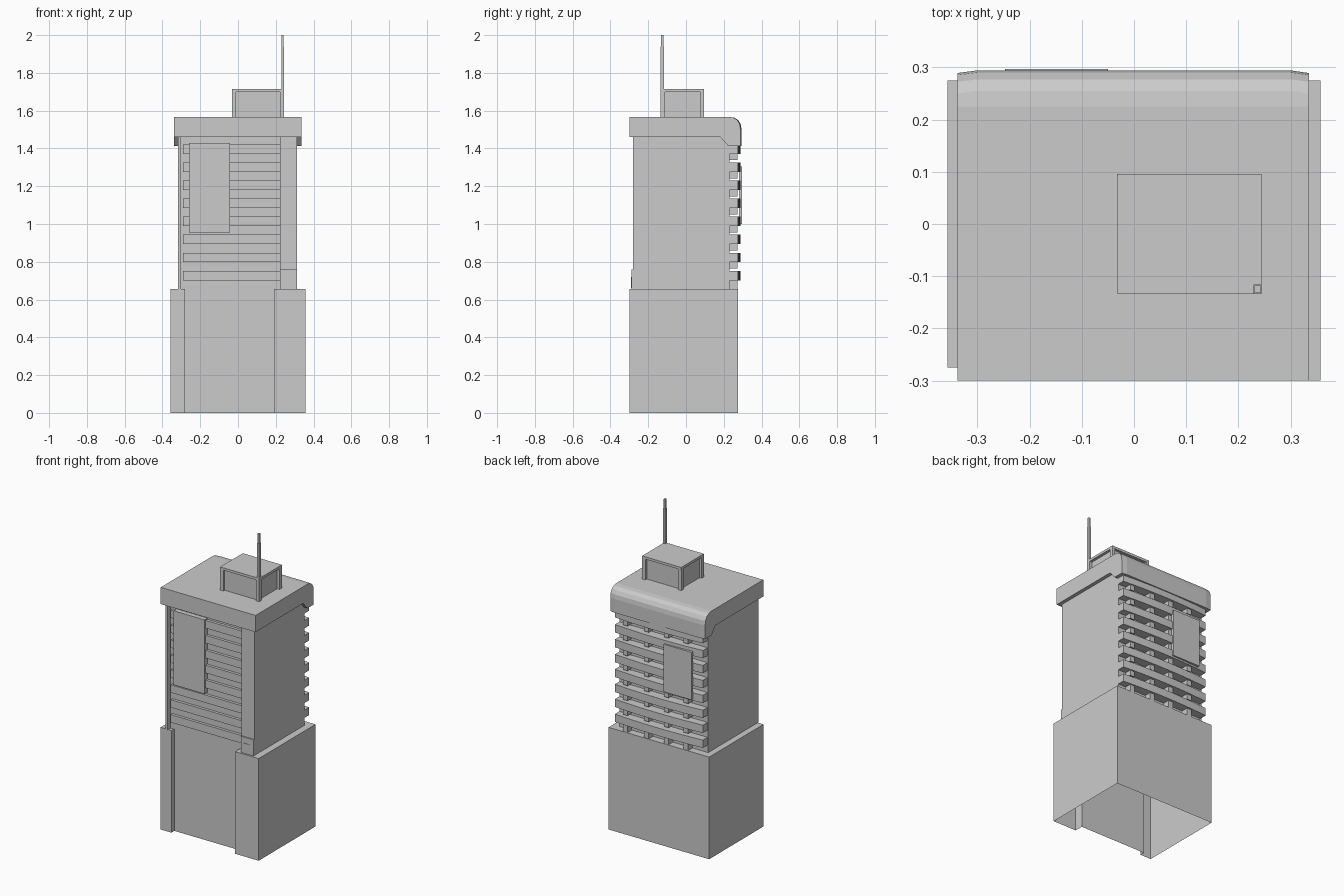
import bpy, bmesh, math
from mathutils import Vector

if "Cube" in bpy.data.objects:
    bpy.data.objects.remove(bpy.data.objects["Cube"])


def prism(name, pts, depth, open_bottom=False):
    """Extrude a closed list of 3D points along the depth vector."""
    bm = bmesh.new()
    f = bm.faces.new([bm.verts.new(p) for p in pts])
    ext = bmesh.ops.extrude_face_region(bm, geom=[f], use_keep_orig=True)
    bmesh.ops.translate(bm, vec=Vector(depth),
                        verts=[g for g in ext["geom"] if isinstance(g, bmesh.types.BMVert)])
    bmesh.ops.recalc_face_normals(bm, faces=bm.faces)
    if open_bottom:
        bmesh.ops.delete(bm, geom=[f], context='FACES_ONLY')
    me = bpy.data.meshes.new(name)
    bm.to_mesh(me)
    bm.free()
    ob = bpy.data.objects.new(name, me)
    bpy.context.collection.objects.link(ob)
    return ob


def box(name, x0, x1, y0, y1, z0, z1):
    return prism(name, [(x0, y0, z0), (x1, y0, z0), (x1, y1, z0), (x0, y1, z0)],
                 (0, 0, z1 - z0))


# Podium: hollow underneath, recessed front between two pillars
podium = [(-.357, -.275), (-.28, -.275), (-.28, -.245), (.19, -.245),
          (.19, -.30), (.357, -.30), (.357, .275), (-.357, .275)]
prism("podium", [(x, y, 0) for x, y in podium], (0, 0, .655), open_bottom=True)

# Tower core with side fin and front column
box("tower_core", -.305, .30, -.25, .228, .655, 1.47)
box("left_wall", -.317, -.303, -.28, .23, .655, 1.47)
box("right_column", .222, .312, -.28, .23, .655, 1.47)

# Storeys: front spandrels, curved back balconies and hanging dividers
STEP = .0957


def back_y(x):
    return .275 + .013 * (1 - (x / .312) ** 2)


arc = [-.312 + .624 * i / 10 for i in range(11)]
band = [(x, back_y(x)) for x in arc] + [(.312, .226), (-.312, .226)]
for i in range(8):
    z = .702 + STEP * i
    box(f"front_spandrel_{i}", -.29, .224, -.268, -.245, z, z + .05)
    prism(f"balcony_{i}", [(x, y, z) for x, y in band], (0, 0, .05))
    for j, x in enumerate((.24, .09, -.05, -.19)):
        low = z - .034 if i else .655
        box(f"divider_{i}_{j}", x - .016, x + .016, .226, .272, low, z + .002)

# Large plain panels on both faces
box("front_panel", -.26, -.042, -.28, -.25, .955, 1.43)
box("back_panel", -.247, -.05, .28, .297, 1.0, 1.305)

# Small entrance box on the podium roof, with a door
box("entrance_box", .222, .312, -.288, -.25, .655, .758)
box("entrance_door", .243, .285, -.291, -.28, .662, .72)

# Roof slab: rounded drop over the back edge
roof = [(-.30, 1.46), (-.30, 1.567), (.225, 1.567), (.255, 1.563), (.277, 1.55),
        (.29, 1.527), (.294, 1.50), (.294, 1.412), (.225, 1.412), (.182, 1.46)]
slab = prism("roof_slab", [(-.30, y, z) for y, z in roof], (.60, 0, 0))
for side, x in ((-1, -.338), (1, .30)):
    ends = prism("roof_end", [(x, y, z) for y, z in roof], (.038 if side < 0 else .035, 0, 0))
    outer = -.338 if side < 0 else .335
    for v in ends.data.vertices:
        if abs(v.co.x - outer) < 1e-4 and v.co.y > .25:
            v.co.y -= .005

# Penthouse: inset walls, corner posts, cap
box("penthouse_walls", -.018, .227, -.12, .08, 1.56, 1.705)
for x in (-.033, .222):
    for y in (-.133, .073):
        box("penthouse_post", x, x + .022, y, y + .022, 1.56, 1.705)
box("penthouse_cap", -.033, .244, -.133, .096, 1.70, 1.716)

# Antenna mast with slimmer tip
box("mast", .229, .244, -.134, -.116, 1.56, 1.94)
box("mast_tip", .231, .242, -.132, -.118, 1.94, 2.0)
